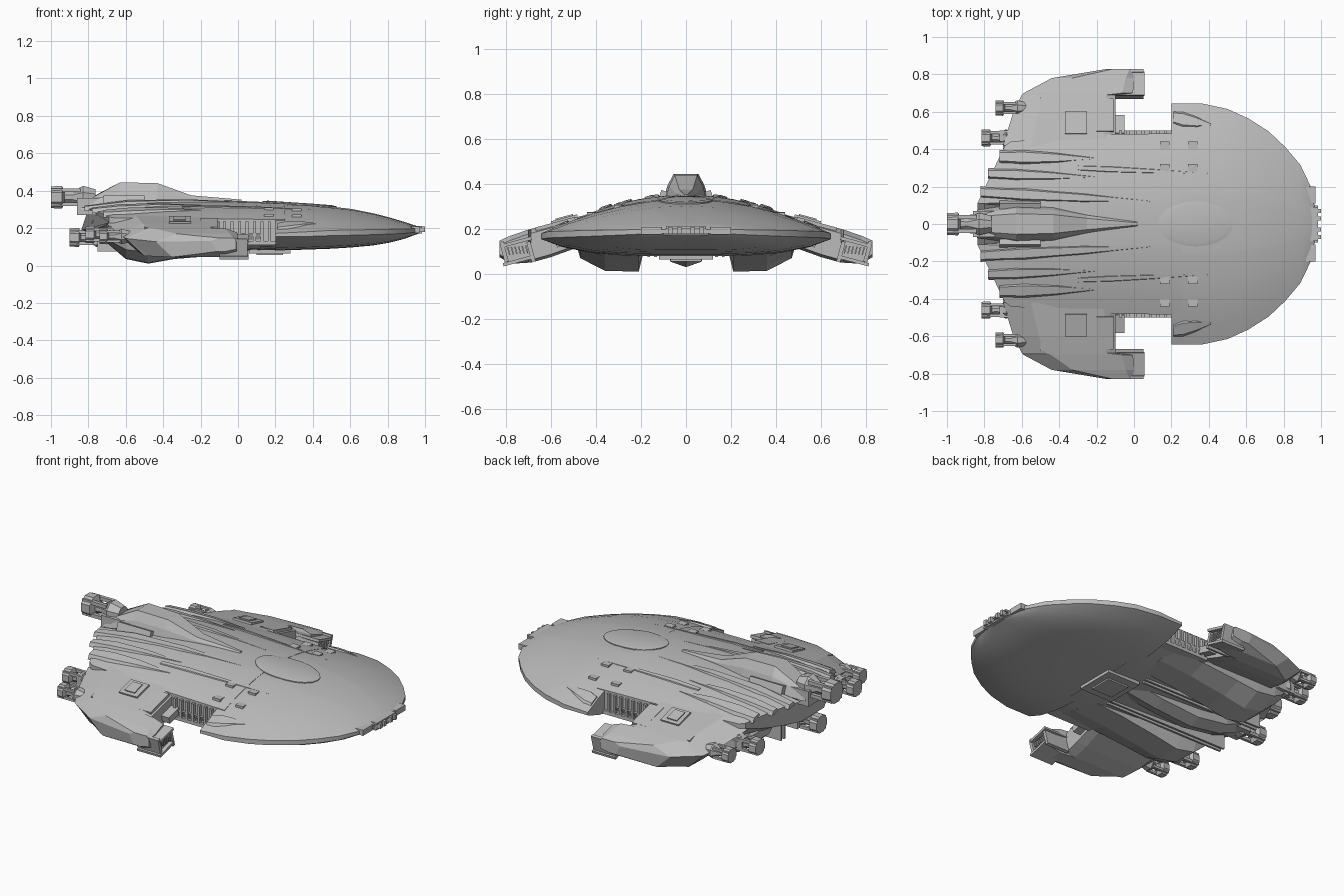
import bpy, math
from mathutils import Matrix, Vector

old = bpy.data.objects.get("Cube")
if old:
    bpy.data.objects.remove(old, do_unlink=True)


def material(name, c):
    m = bpy.data.materials.new(name)
    m.use_nodes = True
    m.diffuse_color = (c, c, c, 1)
    m.node_tree.nodes["Principled BSDF"].inputs["Base Color"].default_value = (c, c, c, 1)
    return m


GREY = material("hull grey", 0.5)


def build(name, verts, faces, mirror=False, smooth=0):
    me = bpy.data.meshes.new(name)
    me.from_pydata([tuple(v) for v in verts], [], faces)
    me.materials.append(GREY)
    ob = bpy.data.objects.new(name, me)
    bpy.context.collection.objects.link(ob)
    bpy.ops.object.select_all(action='DESELECT')
    ob.select_set(True)
    bpy.context.view_layer.objects.active = ob
    bpy.ops.object.mode_set(mode='EDIT')
    bpy.ops.mesh.select_all(action='SELECT')
    bpy.ops.mesh.normals_make_consistent(inside=False)
    bpy.ops.object.mode_set(mode='OBJECT')
    if smooth:
        bpy.ops.object.shade_smooth_by_angle(angle=math.radians(smooth))
    if mirror:
        mod = ob.modifiers.new("Mirror", 'MIRROR')
        mod.use_axis = (False, True, False)
        mod.use_mirror_merge = False
    return ob


def loft(name, rings, mirror=False, smooth=0):
    n = len(rings[0])
    verts = [p for r in rings for p in r]
    faces = [(i * n + j, i * n + (j + 1) % n, (i + 1) * n + (j + 1) % n, (i + 1) * n + j)
             for i in range(len(rings) - 1) for j in range(n)]
    faces += [tuple(range(n)), tuple(range(len(verts) - n, len(verts)))]
    return build(name, verts, faces, mirror, smooth)


def box(name, x, y, z, mirror=False, roll=0):
    c = Vector((sum(x) / 2, sum(y) / 2, sum(z) / 2))
    rot = Matrix.Rotation(math.radians(roll), 3, 'X')
    rings = [[c + rot @ (Vector(p) - c) for p in
              ((a, y[0], z[0]), (a, y[1], z[0]), (a, y[1], z[1]), (a, y[0], z[1]))] for a in x]
    return loft(name, rings, mirror)


def turned(name, y, z, profile, mirror=False, sides=8):
    rings = [[(x, y + r * math.cos(math.tau * (k + .5) / sides),
               z + r * math.sin(math.tau * (k + .5) / sides)) for k in range(sides)]
             for x, r in profile]
    return loft(name, rings, mirror)


# Hull sections: x, half width, top, edge top, edge bottom, bottom
BODY = [(-.83, .42, .315, .26, .23, .19), (-.66, .44, .34, .255, .2, .13), (-.4, .465, .352, .255, .13, .1),
        (-.1, .48, .35, .25, .12, .09), (.25, .485, .335, .245, .12, .08)]
SAUCER = [(.2, .645, .335, .172, .155, .08), (.36, .645, .33, .18, .155, .085), (.5, .615, .315, .188, .16, .09),
          (.61, .565, .302, .19, .162, .097), (.72, .495, .28, .192, .165, .107), (.81, .41, .257, .194, .168, .122),
          (.89, .315, .233, .196, .172, .143), (.95, .19, .213, .197, .178, .165), (.965, .1, .206, .197, .18, .17)]
STEPS = (0, .23, .26, .45, .65, .85, 1)


def hull_ring(s, tail=False):
    x, w, top, et, eb, bot = s
    half = []
    for t in STEPS:
        ax = x
        if tail:
            ax = -.66 if t < .25 else -.84 + .15 * (t - .25) / .75
        half.append((ax, t * w, et + (top - et) * (1 - t * t), eb + (bot - eb) * (1 - t ** 4)))
    ring = [(a, y, u) for a, y, u, d in half] + [(a, y, d) for a, y, u, d in half[::-1]]
    return ring + [(a, -y, d) for a, y, u, d in half[1:]] + [(a, -y, u) for a, y, u, d in half[:0:-1]]


def top_z(x, y):
    table = BODY if x < .2 else SAUCER
    for a, b in zip(table, table[1:]):
        if x <= b[0]:
            break
    f = min(max((x - a[0]) / (b[0] - a[0]), 0), 1)
    x, w, top, et, _, _ = [p + (q - p) * f for p, q in zip(a, b)]
    return et + (top - et) * (1 - min(y / w, 1) ** 2)


loft("main_body", [hull_ring(s, s is BODY[0]) for s in BODY], smooth=25)
loft("saucer", [hull_ring(s) for s in SAUCER], smooth=25)


# Raised streamlined ridges on the upper deck
def ridge(name, x0, x1, y0, y1, w, h):
    rings = []
    for f, k in ((0, .8), (.25, 1), (.6, .7), (1, .05)):
        x, y, a = x0 + (x1 - x0) * f, y0 + (y1 - y0) * f, w * k
        rings.append([(x, y - a, top_z(x, y - a) - .012), (x, y + a, top_z(x, y + a) - .012),
                      (x, y + a * .6, top_z(x, y + a * .6) + h * k),
                      (x, y - a * .6, top_z(x, y - a * .6) + h * k)])
    loft(name, rings, True)


ridge("inner_ridge", -.82, .1, .17, .12, .04, .014)
ridge("middle_ridge", -.78, -.2, .27, .25, .035, .013)
ridge("outer_ridge", -.72, -.2, .36, .35, .045, .014)
ridge("shoulder_ridge", -.3, .4, .3, .27, .02, .006)
ridge("saucer_edge_ridge", .21, .42, .57, .53, .05, .01)

# Low canopy plate
rings = []
for k, lift in ((1, -.01), (1, .004), (.85, .008)):
    ring = []
    for i in range(20):
        a = math.tau * i / 20
        x, y = .33 + .2 * k * math.cos(a), .12 * k * math.sin(a)
        ring.append((x, y, top_z(x, abs(y)) + lift))
    rings.append(ring)
loft("canopy", rings, smooth=40)
for x in (.14, .29):
    for y in (.3, .42):
        z = top_z(x, y)
        box("deck_hatch", (x, x + .05), (y - .02, y + .02), (z - .01, z + .006), True)

# Dorsal tower: x, half base, half top, top height
TOWER = [(-.84, .075, .04, .33), (-.63, .11, .055, .445), (-.43, .1, .05, .44),
         (-.25, .06, .03, .375), (.02, .015, .006, .352)]
loft("dorsal_tower", [[(x, -b, .3), (x, b, .3), (x, (b + t) / 2, (zt + .34) / 2),
                       (x, t, zt), (x, -t, zt), (x, -(b + t) / 2, (zt + .34) / 2)] for x, b, t, zt in TOWER])
box("tower_fin", (-.72, -.5), (.09, .12), (.31, .37), True, 20)

# Underside pods: x, bottom height
POD = [(-.7, .12), (-.6, .035), (-.48, .01), (-.34, .035), (-.1, .07), (.12, .088)]
loft("belly_pod", [[(x, .17, .17), (x, .21, z), (x, .36, z + .004), (x, .47, z + .06 * (.17 - z) / .16),
                    (x, .5, .17)] for x, z in POD], True)
KEEL = [(-.8, .14), (-.6, .06), (-.4, .03), (-.15, .05), (.12, .088)]
loft("belly_keel", [[(x, -.1, .17), (x, -.07, z + .025), (x, 0, z), (x, .07, z + .025), (x, .1, .17)]
                    for x, z in KEEL])
box("belly_plate", (.06, .28), (-.12, .12), (.065, .1))
box("belly_hatch", (.1, .24), (-.07, .07), (.056, .08))
for y in (.13, .16):
    box("belly_rail", (-.75, .05), (y, y + .012), (.075, .19), True)

# Side wings: y, rear x, front x, bottom, top
WING = [(.42, -.7, -.1, .14, .268), (.6, -.645, -.1, .075, .225), (.69, -.6, -.1, .05, .2),
        (.7, -.59, -.005, .05, .197), (.78, -.44, -.0, .045, .17), (.83, -.14, -.01, .075, .148)]
loft("side_wing", [[(a, y, (d + u) / 2 + .02), (a + .2 * (b - a), y, d), (b - .06, y, d), (b, y, d + .012),
                    (b, y, u - .02), (b - .1 * (b - a), y, u), (a + .25 * (b - a), y, u)]
                   for y, a, b, d, u in WING], True)
box("wing_panel", (-.37, -.25), (.48, .6), (.232, .25), True, -15)
box("wing_panel_hatch", (-.345, -.28), (.5, .58), (.24, .256), True, -15)
box("wing_spine", (-.2, -.11), (.49, .67), (.205, .23), True, -15)
for x in (-.5, -.42):
    box("wing_rib", (x, x + .02), (.5, .68), (.205, .225), True, -14)

# Forward intake on each wing tip, a frame with slats
box("intake_core", (-.1, .03), (.695, .8), (.06, .135), True, -15)
for z in (.05, .135):
    box("intake_frame", (-.1, .055), (.685, .815), (z, z + .015), True, -15)
for y in (.68, .8):
    box("intake_cheek", (-.1, .05), (y, y + .018), (.052, .145), True, -15)
for i in range(6):
    y = .705 + i * .016
    box("intake_slat", (.02, .045), (y, y + .006), (.155 - y * .09, .2 - y * .09 - .01), True, -15)

# Side bay between wing and saucer
for i in range(7):
    x = -.08 + i * .04
    box("bay_slat", (x, x + .015), (.47, .5), (.125, .235), True)
box("bay_strut", (-.1, -.05), (.48, .58), (.13, .17), True, -15)
box("bay_floor", (-.1, .21), (.44, .5), (.11, .13), True)


# Engines with flared bells
def engine(name, x, y, z, s, mirror=False):
    turned(name, y, z, [(x, .95 * s), (x + .9 * s, s), (x + 1.1 * s, .5 * s), (x + 1.7 * s, .45 * s),
                        (x + 2.6 * s, 1.0 * s), (x + 3.6 * s, .7 * s)], mirror)
    for k in range(4):
        a = math.tau * (k + .5) / 4
        cy, cz, r = y + math.cos(a) * s * .8, z + math.sin(a) * s * .8, s * .16
        box(name + "_brace", (x, x + 2.4 * s), (cy - r, cy + r), (cz - r, cz + r), mirror)


engine("tower_engine", -1, 0, .365, .066)
engine("keel_engine", -.9, 0, .15, .055)
engine("inner_wing_engine", -.815, .46, .165, .05, True)
engine("outer_wing_engine", -.74, .62, .155, .045, True)
box("engine_mount", (-.72, -.6), (.44, .5), (.13, .2), True)
box("tower_mount", (-.86, -.62), (-.07, .07), (.27, .36))
box("keel_mount", (-.78, -.55), (-.06, .06), (.11, .24))

# Nose jaw and sensor blocks
box("nose_jaw", (.93, .985), (-.1, .1), (.172, .182))
box("nose_brow", (.93, .985), (-.09, .09), (.2, .212))
for y in (.02, .06):
    box("nose_bar", (.94, 1), (y, y + .02), (.178, .208), True)
box("nose_cheek", (.92, .97), (.11, .2), (.175, .208), True)
